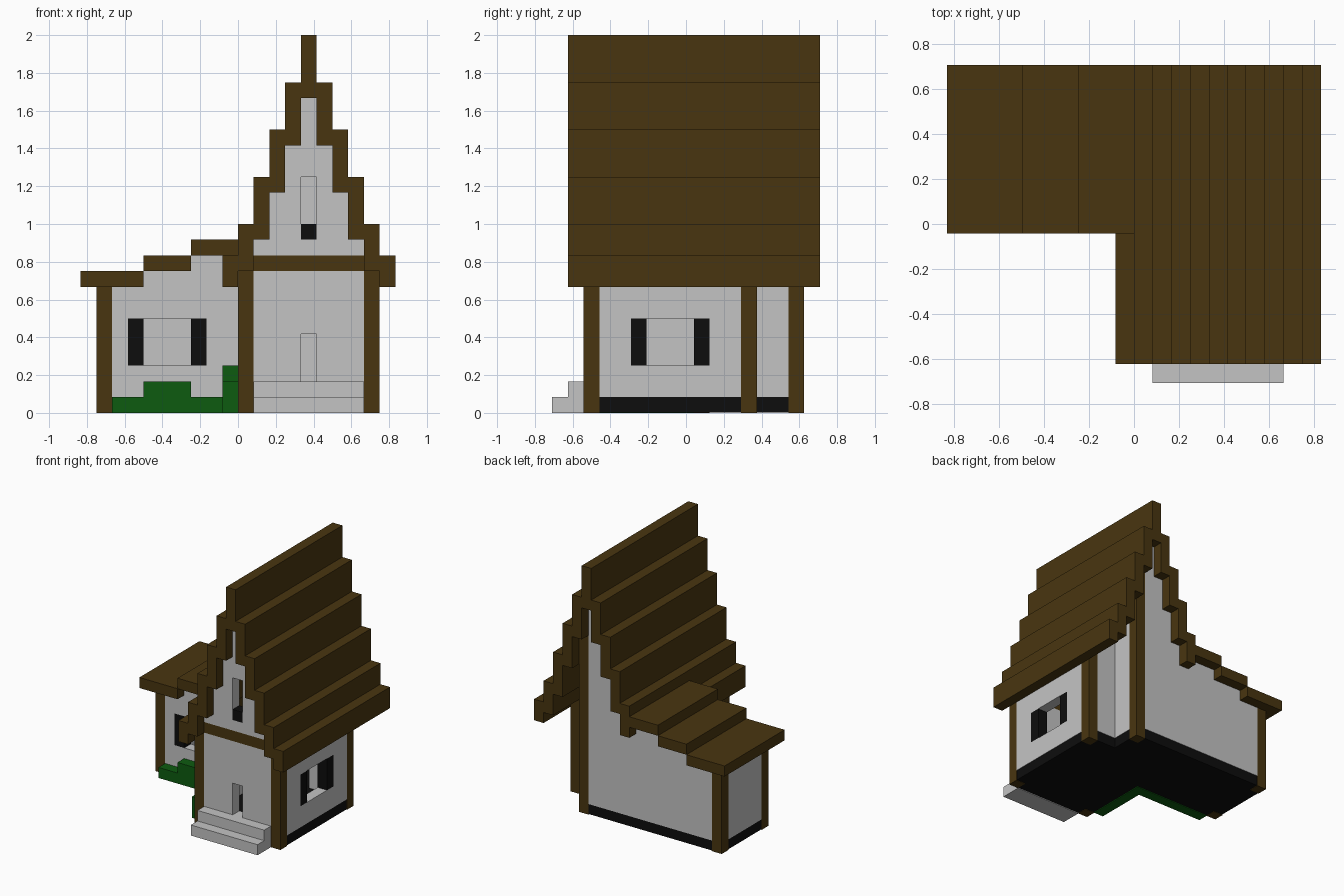
import bpy
import bmesh
from mathutils import Vector

if "Cube" in bpy.data.objects:
    bpy.data.objects.remove(bpy.data.objects["Cube"], do_unlink=True)

U = 1 / 12  # one building block


def material(name, rgb):
    m = bpy.data.materials.new(name)
    m.use_nodes = True
    m.diffuse_color = (*rgb, 1)
    m.node_tree.nodes["Principled BSDF"].inputs["Base Color"].default_value = (*rgb, 1)
    return m


PLASTER = material("pale plaster", (0.55, 0.55, 0.55))
TIMBER = material("brown timber", (0.066, 0.036, 0.005))
DARK = material("black stone", (0.004, 0.004, 0.004))
GREEN = material("hedge green", (0.004, 0.105, 0.005))


def prism(name, pts, a, b, axis, mat):
    """Extrude a 2D outline from a to b along an axis (sizes in blocks)."""
    place = {"x": lambda p, d: (d, p[0], p[1]),
             "y": lambda p, d: (p[0], d, p[1]),
             "z": lambda p, d: (p[0], p[1], d)}[axis]
    bm = bmesh.new()
    face = bm.faces.new([bm.verts.new(Vector(place(p, a)) * U) for p in pts])
    ext = bmesh.ops.extrude_face_region(bm, geom=[face])
    moved = [v for v in ext["geom"] if isinstance(v, bmesh.types.BMVert)]
    bmesh.ops.translate(bm, verts=moved, vec=Vector(place((0, 0), b - a)) * U)
    bmesh.ops.recalc_face_normals(bm, faces=bm.faces)
    me = bpy.data.meshes.new(name)
    bm.to_mesh(me)
    bm.free()
    ob = bpy.data.objects.new(name, me)
    me.materials.append(mat)
    bpy.context.collection.objects.link(ob)
    return ob


def box(name, x, y, z, mat):
    return prism(name, [(x[0], z[0]), (x[1], z[0]), (x[1], z[1]), (x[0], z[1])],
                 y[0], y[1], "y", mat)


def stepped(name, cols, base, a, b, axis, mat):
    """Wall with a flat base and a stepped top; cols are (start, end, top)."""
    pts = [(cols[0][0], base)]
    for s, e, top in cols:
        pts += [(s, top), (e, top)]
    pts.append((cols[-1][1], base))
    return prism(name, pts, a, b, axis, mat)


def opening(wall, name, x, y, z):
    """Cut a rectangular opening through a wall."""
    cutter = box(name + "_cutter", x, y, z, PLASTER)
    cutter.hide_render = True
    cutter.hide_viewport = True
    cutter.display_type = "WIRE"
    mod = wall.modifiers.new(name, "BOOLEAN")
    mod.operation = "DIFFERENCE"
    mod.solver = "EXACT"
    mod.object = cutter


# Floor slab, set in a hair so the posts stay clean
e = 0.04
prism("floor_slab", [(e, e - 6.5), (9 - e, e - 6.5), (9 - e, 4.5 - e), (6 - e, 4.5 - e),
                     (6 - e, 7.5 - e), (e - 9, 7.5 - e), (e - 9, 0.5 + e), (e, 0.5 + e)],
      e, 1, "z", DARK)

# Corner posts: x, y, height
posts = {"front_right_post": (0, -6.5, 9), "front_left_post": (8, -6.5, 9),
         "side_post": (8, 3.5, 9), "back_left_post": (5, 6.5, 17),
         "back_right_post": (-9, 6.5, 8), "wing_front_post": (-9, 0.5, 8)}
for name, (x, y, h) in posts.items():
    box(name, (x, x + 1), (y, y + 1), (0, h), TIMBER)
box("front_beam", (1, 8), (-6.5, -5.5), (9, 10), TIMBER)

# Front wall with doorway, and gable with a tall slot window
front = box("front_wall", (1, 8), (-6.5, -5.5), (1, 9), PLASTER)
opening(front, "doorway", (4, 5), (-7, -5), (2, 5))
gable_tops = [11, 14, 17, 20, 17, 14, 11]
gable = stepped("front_gable", [(i + 1, i + 2, t) for i, t in enumerate(gable_tops)],
                10, -6.5, -5.5, "y", PLASTER)
opening(gable, "gable_window", (4, 5), (-7, -5), (11, 15))
box("gable_window_sill", (4, 5), (-6.5, -5.5), (11, 12), DARK)

# Side walls
east = box("left_wall", (8, 9), (-5.5, 3.5), (1, 9), PLASTER)
opening(east, "side_window", (7.5, 9.5), (-3.5, 1.5), (3, 6))
box("right_wall", (0, 1), (-5.5, 0.5), (1, 9), PLASTER)
box("wing_end_wall", (-9, -8), (1.5, 6.5), (1, 8), PLASTER)

# Recessed back corner
stepped("recess_back_wall", [(5, 6, 17), (6, 7, 14), (7, 8, 11)], 1, 3.5, 4.5, "y", PLASTER)
box("recess_side_wall", (5, 6), (4.5, 6.5), (1, 17), PLASTER)

# Wing front wall and the full back wall
wing_cols = [(-8, -6, 8), (-6, -3, 9), (-3, 0, 10)]
wing = stepped("wing_front_wall", wing_cols, 1, 0.5, 1.5, "y", PLASTER)
opening(wing, "wing_window", (-7, -2), (0, 2), (3, 6))
stepped("back_wall", wing_cols + [(0, 1, 9), (1, 2, 11), (2, 3, 14), (3, 4, 17), (4, 5, 20)],
        1, 6.5, 7.5, "y", PLASTER)

# Shutters fill the sides of each wide opening
for i, s in enumerate((-7, -3)):
    box(f"wing_shutter_{i + 1}", (s, s + 1), (0.5, 1.5), (3, 6), DARK)
for i, s in enumerate((-3.5, 0.5)):
    box(f"side_shutter_{i + 1}", (8, 9), (s, s + 1), (3, 6), DARK)

# Main roof: stepped shell, mirrored about the ridge, with an eave on the left
half = [(0, 9, 12), (1, 11, 15), (2, 14, 18), (3, 17, 21)]
cols = half + [(4, 20, 24)] + [(8 - x, b, t) for x, b, t in reversed(half)] + [(9, 8, 10)]
upper = [p for x, b, t in cols for p in ((x, t), (x + 1, t))]
lower = [p for x, b, t in reversed(cols) for p in ((x + 1, b), (x, b))]
prism("main_roof", upper + lower, -7.5, 8.5, "y", TIMBER)
box("right_eave", (-1, 0), (-7.5, 0.5), (8, 10), TIMBER)

# Wing roof in three broad treads
for i, (a, b) in enumerate(((-10, -6), (-6, -3), (-3, 0))):
    box(f"wing_roof_{i + 1}", (a, b), (-0.5, 8.5), (8 + i, 9 + i), TIMBER)

# Front steps
stepped("front_steps", [(-8.5, -7.5, 1), (-7.5, -6.5, 2)], 0, 1, 8, "x", PLASTER)

# Hedges in the inner corner
stepped("wing_hedge", [(-8, -6, 1), (-6, -3, 2), (-3, 0, 1)], 0, -0.5, 0.5, "y", GREEN)
stepped("side_hedge", [(-5.5, -3.5, 2), (-3.5, -1.5, 3), (-1.5, -0.5, 1)],
        0, -1, 0, "x", GREEN)
